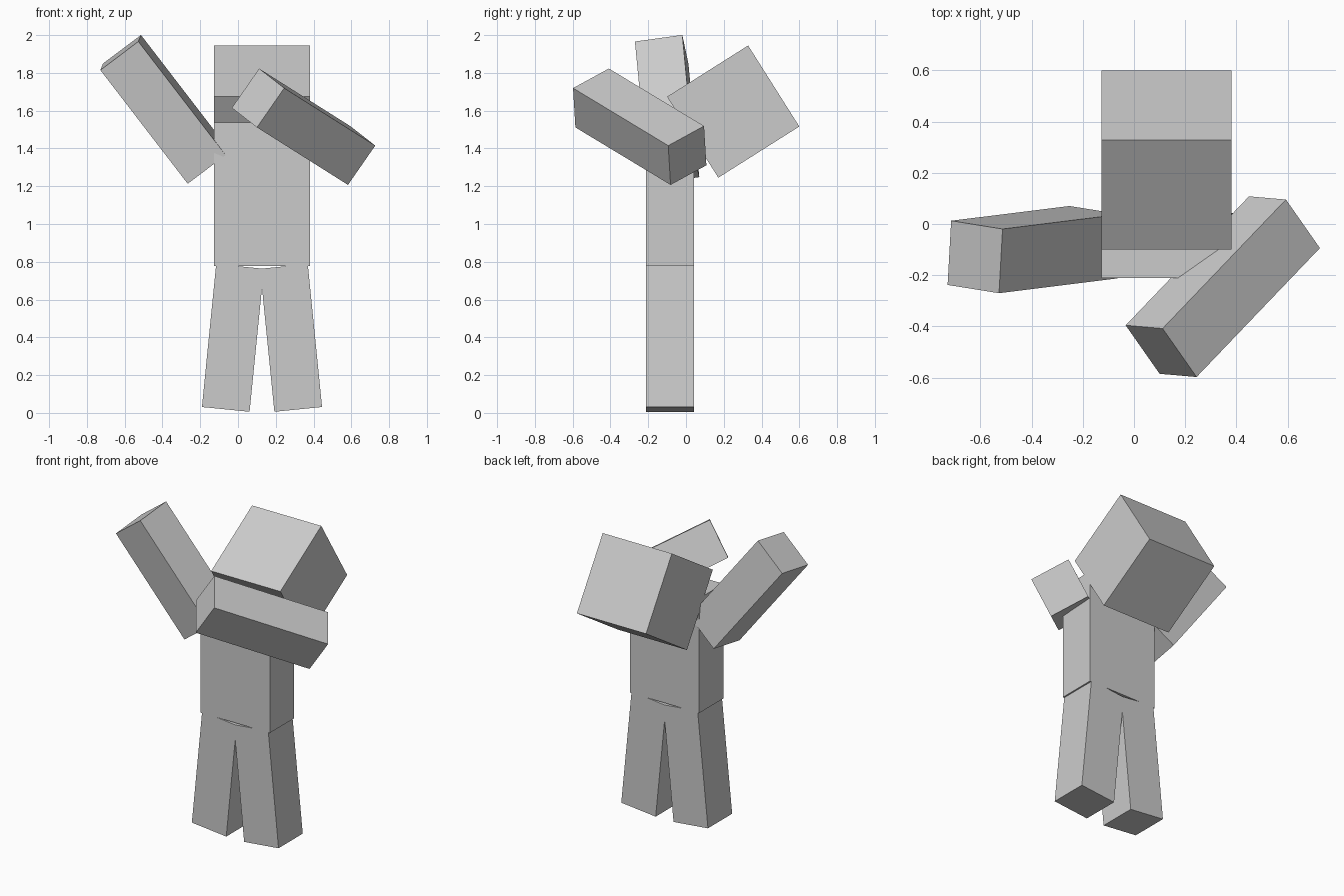
import bpy
import math
from mathutils import Matrix, Vector

cube = bpy.data.objects.get("Cube")
if cube:
    bpy.data.objects.remove(cube, do_unlink=True)

# One plain grey for every part
GREY = (0.6, 0.6, 0.6, 1.0)
grey = bpy.data.materials.new("plain grey")
grey.use_nodes = True
grey.diffuse_color = GREY
grey.node_tree.nodes["Principled BSDF"].inputs["Base Color"].default_value = GREY

# All parts share one square grid unit
UNIT = 0.0634
LIMB = (4, 4, 12)
MID_X, MID_Y = 0.127, -0.084


def box(name, size, centre, rotation=Matrix()):
    bpy.ops.mesh.primitive_cube_add(size=1)
    part = bpy.context.object
    part.name = name
    part.data.name = name
    scale = Matrix.Diagonal(Vector(size) * UNIT).to_4x4()
    part.data.transform(scale)
    part.matrix_world = Matrix.Translation(centre) @ rotation
    part.data.materials.append(grey)
    return part


def limb_rotation(along, side):
    """Rotation whose z runs along the limb and x towards one side."""
    z = Vector(along).normalized()
    x = Vector(side)
    x = (x - z * x.dot(z)).normalized()
    return Matrix((x, z.cross(x), z)).transposed().to_4x4()


# Torso and tilted head
box("torso", (8, 4, 12), (MID_X, MID_Y, 1.158))
box("head", (8, 8, 8), (MID_X, 0.25, 1.595),
    Matrix.Rotation(math.radians(32.3), 4, "X"))

# Splayed legs
for name, sign in (("left_leg", 1), ("right_leg", -1)):
    box(name, LIMB, (MID_X + sign * 0.154, MID_Y, 0.397),
        Matrix.Rotation(math.radians(-5.7 * sign), 4, "Y"))

# Left arm folded across the chest, right arm raised
box("left_arm", LIMB, (0.347, -0.245, 1.515),
    limb_rotation((-0.483, -0.505, 0.305), (0.132, -0.19, -0.103)))
box("right_arm", LIMB, (-0.39, -0.1, 1.607),
    limb_rotation((-0.465, -0.058, 0.605), (0.2, -0.032, 0.15)))
